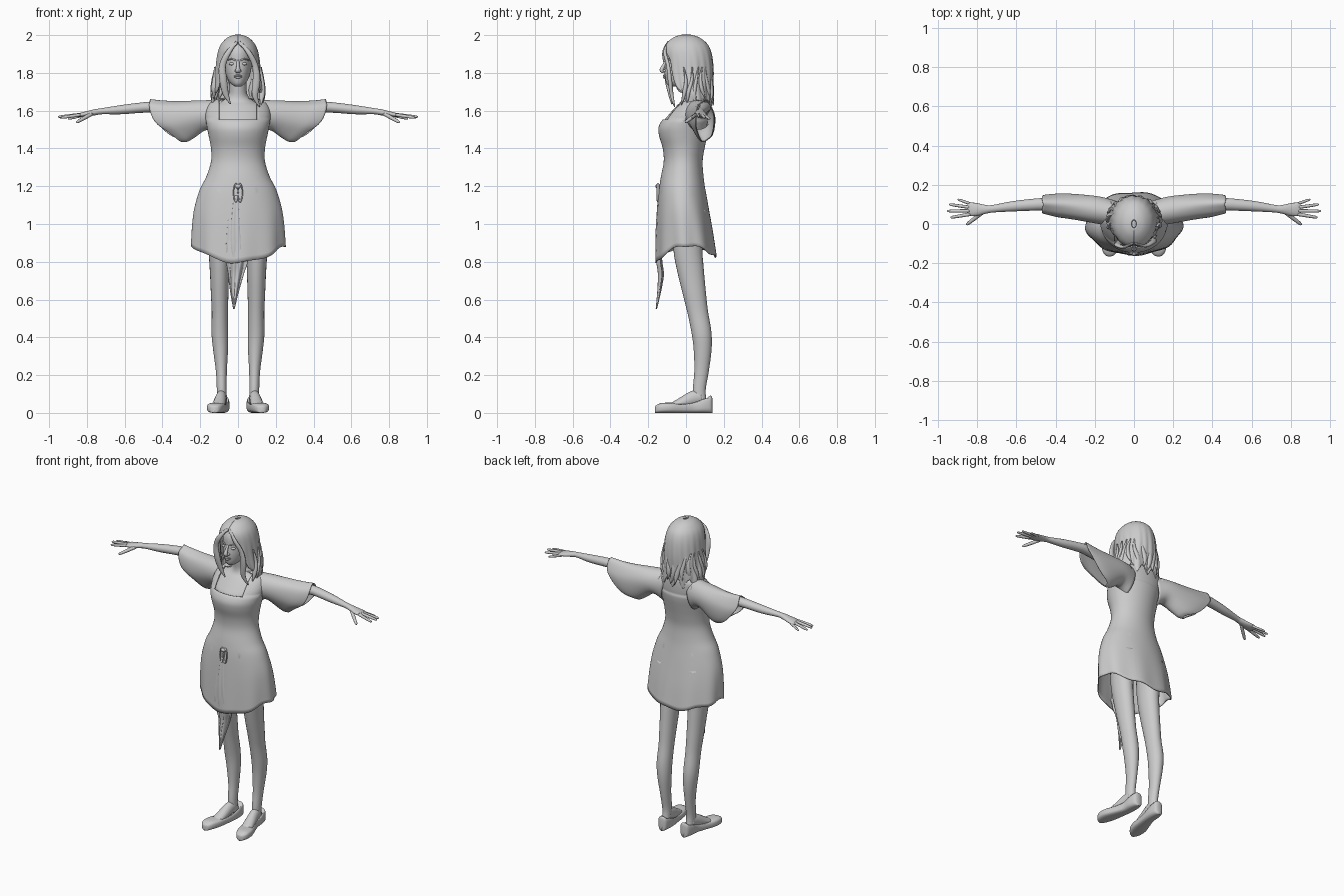
import bpy, bmesh, random
from math import sin, cos, pi, tau
from mathutils import Vector, Matrix

random.seed(4)


def spline(rows, n=4):
    """Catmull-Rom interpolation of equal-length tuples."""
    out = []
    for i in range(len(rows) - 1):
        a, b, c, d = rows[max(i - 1, 0)], rows[i], rows[i + 1], rows[min(i + 2, len(rows) - 1)]
        for k in range(n):
            t = k / n
            out.append(tuple(q + .5 * t * (r - p + t * (2 * p - 5 * q + 4 * r - s + t * (3 * (q - r) + s - p)))
                             for p, q, r, s in zip(a, b, c, d)))
    return out + [tuple(rows[-1])]


def finish(name, bm, mirror=False, thick=0):
    bmesh.ops.recalc_face_normals(bm, faces=bm.faces)
    for f in bm.faces:
        f.smooth = True
    me = bpy.data.meshes.new(name)
    bm.to_mesh(me)
    bm.free()
    ob = bpy.data.objects.new(name, me)
    bpy.context.collection.objects.link(ob)
    if mirror:
        ob.modifiers.new("mirror", 'MIRROR').use_mirror_merge = False
    if thick:
        m = ob.modifiers.new("cloth", 'SOLIDIFY')
        m.thickness, m.offset = thick, 0
    return ob


def skin(rings, closed=True, caps=True):
    bm = bmesh.new()
    vs = [[bm.verts.new(p) for p in r] for r in rings]
    n = len(vs[0])
    for a, b in zip(vs, vs[1:]):
        for i in range(n if closed else n - 1):
            j = (i + 1) % n
            bm.faces.new((a[i], a[j], b[j], b[i]))
    if caps:
        bm.faces.new(vs[0])
        bm.faces.new(vs[-1])
    return bm


def oval(z, rx, yf, yb, n=48):
    """Horizontal ring; angle 0 is the front."""
    return [(rx * sin(tau * i / n), (yf + yb) / 2 - (yb - yf) / 2 * cos(tau * i / n), z) for i in range(n)]


def tube(name, rows, ref=(0, 0, 1), n=16, mirror=True, steps=4):
    """Rows are x, y, z, half width, half depth along a path."""
    rows = spline(rows, steps)
    c = [Vector(r[:3]) for r in rows]
    rings = []
    for i, r in enumerate(rows):
        t = (c[min(i + 1, len(c) - 1)] - c[max(i - 1, 0)]).normalized()
        s = t.cross(Vector(ref)).normalized()
        u = s.cross(t)
        rings.append([c[i] + s * r[3] * cos(tau * k / n) + u * r[4] * sin(tau * k / n) for k in range(n)])
    return finish(name, skin(rings), mirror)


def ball(name, loc, size, mirror=False):
    bm = bmesh.new()
    bmesh.ops.create_uvsphere(bm, u_segments=20, v_segments=12, radius=1,
                              matrix=Matrix.Translation(loc) @ Matrix.Diagonal((*size, 1)))
    return finish(name, bm, mirror)


# Dress body with a wavy hem and a square neckline
rows = spline([(1.665, .085, 0, .10), (1.655, .115, -.03, .12), (1.63, .155, -.055, .125), (1.58, .17, -.10, .125),
               (1.52, .163, -.14, .12), (1.47, .153, -.14, .11), (1.40, .14, -.12, .095), (1.33, .14, -.115, .085),
               (1.25, .165, -.13, .09), (1.18, .20, -.14, .10), (1.08, .228, -.148, .12), (.98, .24, -.153, .14),
               (.86, .246, -.157, .16)])
rings = []
for z, rx, yf, yb in rows:
    ring = []
    for i, p in enumerate(oval(z, rx, yf, yb, 72)):
        a = tau * i / 72
        drop = max(0, min(1, (1.15 - z) / .29))
        f = 1 + .022 * drop * sin(9 * a + 1)
        hem = .885 - (.09 if cos(a) > 0 else .06) * cos(a) ** 2 + .006 * sin(7 * a)
        ring.append((p[0] * f, p[1] * f, z + drop * (hem - .86)))
    rings.append(ring)
bm = skin(rings, caps=False)
for co, no in (((.1, 0, 0), (1, 0, 0)), ((-.1, 0, 0), (1, 0, 0)), ((0, 0, 1.55), (0, 0, 1))):
    bmesh.ops.bisect_plane(bm, geom=bm.verts[:] + bm.edges[:] + bm.faces[:], plane_co=co, plane_no=no)
cut = [f for f in bm.faces for m in [f.calc_center_median()] if abs(m.x) < .1 and m.z > 1.55 and m.y < .01]
bmesh.ops.delete(bm, geom=cut, context='FACES')
finish("dress", bm, thick=.006)

# Bell sleeves: top x, top z, bottom x, bottom z, y centre, y radius, bulge
rings = []
for xt, zt, xb, zb, yc, ry, bulge in spline([(.07, 1.655, .11, 1.46, .05, .065, 0), (.19, 1.652, .165, 1.50, .07, .068, 0),
                                              (.32, 1.648, .23, 1.46, .088, .063, .03), (.40, 1.65, .265, 1.44, .095, .058, .05),
                                              (.465, 1.657, .295, 1.438, .10, .048, .06)]):
    rings.append([((xt + xb) / 2 + (xt - xb) / 2 * cos(a) + bulge * sin(a) ** 2,
                   yc + ry * sin(a), (zt + zb) / 2 + (zt - zb) / 2 * cos(a) + bulge * .08 * sin(5 * a))
                  for a in (tau * k / 40 for k in range(40))])
finish("sleeve", skin(rings, caps=False), mirror=True, thick=.005)

# Hanging front panel ending in a point
rings = []
for z, cx, w, y in spline([(1.15, -.01, .02, -.146), (.98, -.012, .045, -.158), (.82, -.005, .058, -.158),
                           (.74, -.01, .042, -.148), (.65, -.018, .024, -.150), (.55, -.022, .003, -.158)]):
    rings.append([(cx + w * u, y + (.03 * abs(u) + .009 * cos(3 * pi * u)) * min(1, w / .04) * (1 if z < .85 else .4), z)
                  for u in (k / 8 - 1 for k in range(17))])
finish("front_panel", skin(rings, closed=False, caps=False), thick=.005)

# Knotted cord at the waist
for x, w in ((-.011, .35), (.011, .35)):
    bpy.ops.mesh.primitive_torus_add(location=(x, -.148, 1.165), rotation=(pi / 2, 0, 0), major_radius=.036,
                                     minor_radius=.007, major_segments=24, minor_segments=8)
    bpy.context.object.name = "cord_loop"
    bpy.context.object.scale = (w, 1.2, 1)
    bpy.ops.object.shade_smooth()
ball("cord_knot", (0, -.15, 1.2), (.016, .012, .012))

# Neck and chest
finish("neck_and_chest", skin([oval(*r) for r in spline([
    (1.48, .12, -.115, .09), (1.54, .14, -.118, .10), (1.58, .15, -.09, .11), (1.625, .13, -.05, .11),
    (1.65, .085, -.027, .105), (1.68, .052, -.02, .09), (1.73, .045, -.025, .075), (1.79, .045, -.03, .07)])]))

# Head and face
finish("head", skin([oval(*r) for r in spline([
    (1.728, .016, -.088, -.04), (1.742, .036, -.102, 0), (1.77, .056, -.11, .06), (1.81, .068, -.113, .09),
    (1.86, .076, -.109, .11), (1.91, .077, -.106, .11), (1.95, .064, -.085, .10), (1.98, .03, -.04, .05)])]))
tube("nose", [(0, -.104, 1.865, .007, .006), (0, -.117, 1.84, .008, .009), (0, -.129, 1.815, .013, .011),
              (0, -.118, 1.803, .012, .006)], ref=(0, 1, 0), mirror=False)
ball("eye", (.032, -.096, 1.848), (.015, .011, .008), True)
ball("nostril_wing", (.012, -.113, 1.811), (.007, .009, .007), True)
tube("eyebrow", [(.013, -.109, 1.866, .003, .004), (.035, -.102, 1.874, .004, .004), (.058, -.078, 1.866, .002, .003)])
for name, z, r in (("upper_lip", 1.786, .005), ("lower_lip", 1.776, .0065)):
    tube(name, [(-.026, -.098, 1.782, .002, .002), (0, -.114, z, .008, r), (.026, -.098, 1.782, .002, .002)], mirror=False)

# Hair shell parted in the middle: z, half width, front y, back y, face opening
rings = []
for z, rx, yf, yb, gap in spline([(1.998, .012, -.02, .02, 0), (1.985, .05, -.06, .065, .01), (1.955, .082, -.10, .105, .05),
                                  (1.92, .099, -.116, .125, .42), (1.87, .109, -.116, .136, .75), (1.80, .116, -.112, .14, .85),
                                  (1.72, .128, -.095, .135, .98), (1.67, .134, -.07, .132, 1.15), (1.635, .128, -.05, .13, 1.3)]):
    d, ring = max(0, min(1, (1.97 - z) / .33)), []
    for k in range(81):
        a = gap + (tau - 2 * gap) * k / 80
        f = 1 + .03 * d * sin(19 * a + 5 * z) + .02 * d * sin(8 * a)
        ring.append((rx * f * sin(a), (yf + yb) / 2 - (yb - yf) / 2 * f * cos(a), z + .03 * d ** 4 * sin(11 * a + 2)))
    rings.append(ring)
finish("hair", skin(rings, closed=False, caps=False), thick=.01)

# Loose locks over the hair and beside the face
tube("fringe_lock", [(-.006, -.095, 1.965, .006, .004), (-.05, -.118, 1.91, .014, .008), (-.082, -.108, 1.84, .018, .01),
                     (-.078, -.10, 1.76, .02, .012), (-.065, -.085, 1.69, .016, .01), (-.04, -.075, 1.635, .003, .003)],
     ref=(0, 1, 0), n=10, mirror=False)
tube("fringe_lock", [(.006, -.095, 1.965, .006, .004), (.055, -.112, 1.91, .013, .008), (.09, -.095, 1.84, .016, .01),
                     (.098, -.085, 1.76, .02, .012), (.09, -.075, 1.68, .016, .01), (.115, -.06, 1.62, .003, .003)],
     ref=(0, 1, 0), n=10, mirror=False)
for k in range(13):
    a = 1.3 + k * .3
    end = random.uniform(1.615, 1.67)
    path = []
    for t, r, w in ((0, .96, .004), (.35, 1.0, .012), (.7, 1.02, .016), (1, random.uniform(1, 1.12), .002)):
        b = a + .12 * sin(4 * t + k)
        path.append((.128 * r * sin(b), .018 - .118 * r * cos(b), 1.83 + (end - 1.83) * t, w, w * .7))
    tube("hair_lock", path, ref=(0, 1, 0), n=8, mirror=False)

# Arms and hands
tube("arm", [(.12, .08, 1.60, .04, .042), (.25, .09, 1.61, .038, .036), (.45, .10, 1.618, .032, .029),
             (.52, .098, 1.615, .030, .027), (.62, .09, 1.605, .026, .024), (.72, .078, 1.597, .019, .016),
             (.755, .075, 1.592, .022, .016), (.80, .074, 1.583, .032, .014), (.835, .075, 1.577, .035, .011),
             (.85, .076, 1.574, .028, .007)])
for name, base, tip, r in (("index_finger", (.835, .05, 1.578), (.937, .033, 1.563), .009),
                           ("middle_finger", (.84, .067, 1.579), (.953, .066, 1.567), .009),
                           ("ring_finger", (.838, .085, 1.577), (.944, .10, 1.563), .0085),
                           ("little_finger", (.825, .10, 1.574), (.90, .126, 1.556), .0075),
                           ("thumb", (.775, .058, 1.583), (.855, -.004, 1.538), .0105)):
    p, q = Vector(base), Vector(tip)
    tube(name, [(*p.lerp(q, t), r * s, r * s) for t, s in ((0, 1), (.5, .95), (.9, .75), (1, .25))], n=10)

# Legs and bare insteps
tube("leg", [(.10, .02, 1.08, .075, .09), (.10, .01, .88, .058, .078), (.098, .025, .75, .051, .07),
             (.097, .047, .62, .046, .06), (.096, .063, .53, .043, .054), (.096, .083, .42, .044, .052),
             (.092, .088, .33, .039, .047), (.088, .082, .22, .029, .038), (.086, .07, .12, .026, .034),
             (.084, .075, .05, .026, .036)], ref=(0, 1, 0), n=24)
tube("instep", [(.085, .08, .085, .026, .04), (.09, .035, .075, .029, .04), (.10, -.03, .05, .034, .028),
                (.112, -.09, .03, .035, .015)])

# Flat shoes: y, x centre, half width, rim height
rings = []
for y, cx, w, h in spline([(.14, .078, .012, .075), (.13, .079, .028, .092), (.09, .081, .036, .082), (.04, .084, .035, .062),
                           (-.02, .098, .041, .053), (-.08, .113, .048, .054), (-.13, .122, .041, .052),
                           (-.158, .124, .024, .04), (-.165, .125, .008, .03)]):
    opening = max(0, 1 - ((y - .035) / .095) ** 2)
    rings.append([(cx + w * s * (abs(sin(a)) ** .75), y, h / 2 - h / 2 * c * (abs(cos(a)) ** .6)
                   - (.03 * opening if cos(a) < -.75 else 0))
                  for a in (tau * k / 28 for k in range(28))
                  for s, c in [((sin(a) > 0) * 2 - 1, (cos(a) > 0) * 2 - 1)]])
finish("shoe", skin(rings), mirror=True)
